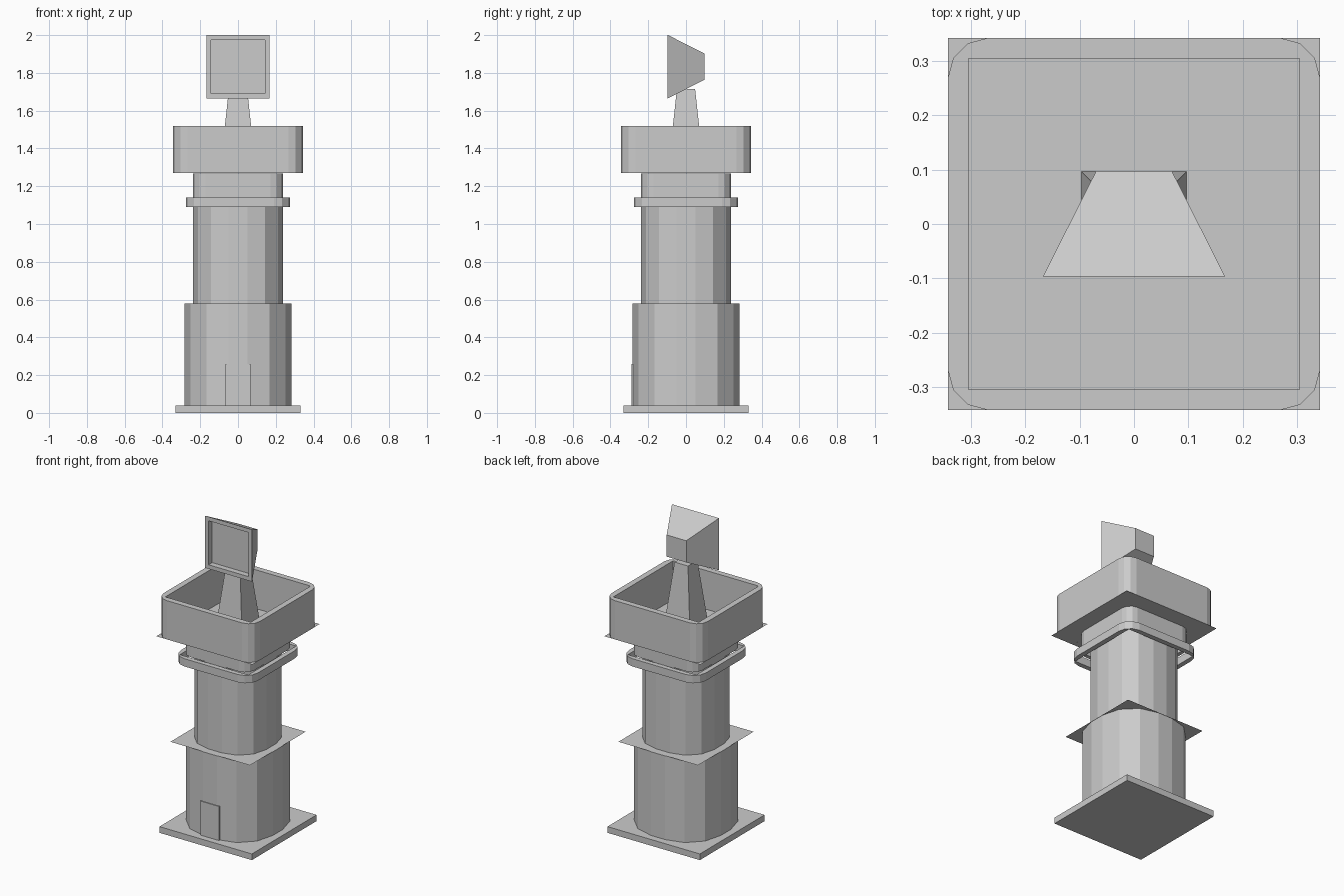
import bpy, bmesh
from math import sin, cos, pi

if "Cube" in bpy.data.objects:
    bpy.data.objects.remove(bpy.data.objects["Cube"])


def make(name, build):
    bm = bmesh.new()
    build(bm)
    me = bpy.data.meshes.new(name)
    bm.to_mesh(me)
    bm.free()
    ob = bpy.data.objects.new(name, me)
    bpy.context.collection.objects.link(ob)
    return ob


def rounded(half, r, segs=3):
    """Outline of a square with rounded corners, counter-clockwise."""
    c = half - r
    pts = []
    for q in range(4):
        sx, sy = [(1, 1), (-1, 1), (-1, -1), (1, -1)][q]
        for i in range(segs + 1):
            a = pi / 2 * (q + i / segs)
            pts.append((c * sx + r * cos(a), c * sy + r * sin(a)))
    return pts


def square(half):
    return [(half, half), (-half, half), (-half, -half), (half, -half)]


def loft(name, low, z0, high, z1, caps=True):
    def build(bm):
        a = [bm.verts.new((x, y, z0)) for x, y in low]
        b = [bm.verts.new((x, y, z1)) for x, y in high]
        n = len(a)
        for i in range(n):
            j = (i + 1) % n
            bm.faces.new((a[i], a[j], b[j], b[i]))
        if caps:
            bm.faces.new(a[::-1])
            bm.faces.new(b)
    return make(name, build)


def frame(name, half, r, inner, z0, z1, segs=3):
    """Rounded outside wall, sharp square inside wall, joined by flat rims."""
    def build(bm):
        out, inn = rounded(half, r, segs), square(inner)
        n = segs + 1
        O = [[bm.verts.new((x, y, z)) for x, y in out] for z in (z0, z1)]
        I = [[bm.verts.new((x, y, z)) for x, y in inn] for z in (z0, z1)]
        for i in range(4 * n):
            j = (i + 1) % (4 * n)
            bm.faces.new((O[0][i], O[0][j], O[1][j], O[1][i]))
            for k in (0, 1):
                vs = [O[k][i], O[k][j], I[k][j // n]]
                if j // n != i // n:
                    vs.append(I[k][i // n])
                bm.faces.new(vs)
        for q in range(4):
            p = (q + 1) % 4
            bm.faces.new((I[0][p], I[0][q], I[1][q], I[1][p]))
        bmesh.ops.recalc_face_normals(bm, faces=bm.faces)
    return make(name, build)


def plate(name, half, z):
    return make(name, lambda bm: bm.faces.new(
        [bm.verts.new((x, y, z)) for x, y in square(half)]))


# Base slab and the two drums of the tower
loft("base_slab", square(0.33), 0, square(0.33), 0.04)
drum = rounded(0.284, 0.234)
loft("lower_tower", drum, 0.04, drum, 0.58)
plate("lower_ledge", 0.284, 0.582)
shaft = rounded(0.237, 0.187)
loft("upper_tower", shaft, 0.58, shaft, 1.265)

# Door on the front
door = [(0.067, -0.27), (-0.067, -0.27), (-0.067, -0.289), (0.067, -0.289)]
loft("door", door, 0.04, door, 0.26)

# Collar ring, neck and balcony walls
frame("collar_ring", 0.275, 0.085, 0.244, 1.09, 1.14)
frame("neck", 0.237, 0.065, 0.211, 1.14, 1.268)
plate("balcony_floor", 0.343, 1.27)
frame("balcony_wall", 0.343, 0.075, 0.305, 1.27, 1.52)

# Tapered lamp pedestal
loft("lamp_pedestal", square(0.097), 1.27, square(0.048), 1.715)


# Lamp hood: truncated pyramid with a recessed front
def hood(bm):
    def ring(h, y):
        return [bm.verts.new((x, y, 1.833 + z)) for x, z in square(h)]
    rings = [ring(0.07, 0.097), ring(0.168, -0.097),
             ring(0.142, -0.097), ring(0.142, -0.06)]
    for a, b in zip(rings, rings[1:]):
        for i in range(4):
            j = (i + 1) % 4
            bm.faces.new((a[i], a[j], b[j], b[i]))
    bm.faces.new(rings[0])
    bm.faces.new(rings[-1])
    bmesh.ops.recalc_face_normals(bm, faces=bm.faces)


make("lamp_hood", hood)
